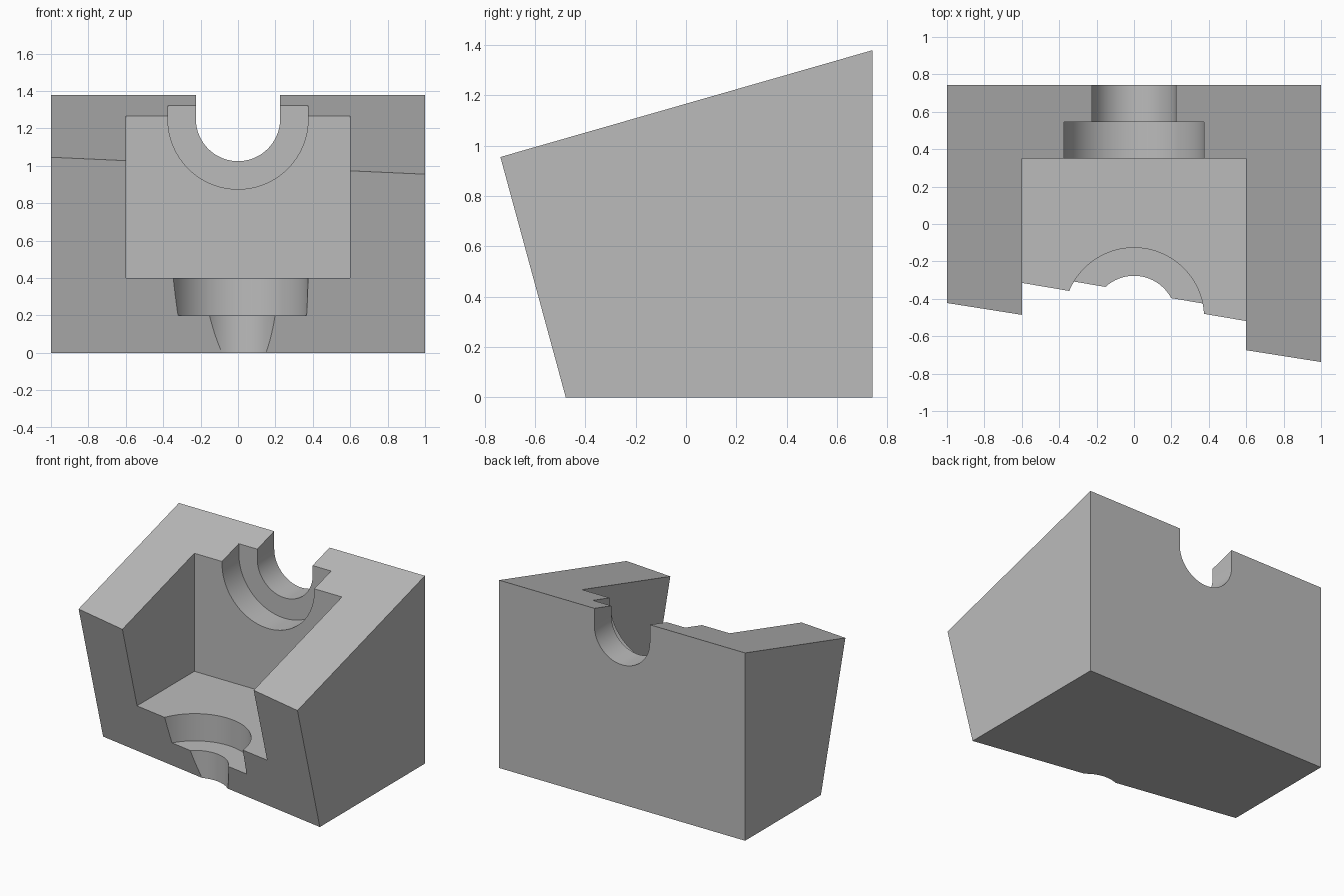
import bpy, bmesh
from math import pi, cos, sin
from mathutils import Vector

default = bpy.data.objects.get("Cube")
if default:
    bpy.data.objects.remove(default, do_unlink=True)

grey = bpy.data.materials.new("plain_grey")
grey.use_nodes = True
colour = (0.5, 0.5, 0.5, 1)
grey.diffuse_color = colour
grey.node_tree.nodes["Principled BSDF"].inputs["Base Color"].default_value = colour


def prism(name, outline, start, end):
    """Extrude a closed outline of 3D points from start to end offset."""
    bm = bmesh.new()
    base = bm.faces.new([bm.verts.new(Vector(p) + Vector(start)) for p in outline])
    side = bmesh.ops.extrude_face_region(bm, geom=[base], use_keep_orig=True)["geom"]
    moved = [g for g in side if isinstance(g, bmesh.types.BMVert)]
    bmesh.ops.translate(bm, verts=moved, vec=Vector(end) - Vector(start))
    bmesh.ops.recalc_face_normals(bm, faces=bm.faces)
    mesh = bpy.data.meshes.new(name)
    bm.to_mesh(mesh)
    bm.free()
    mesh.materials.append(grey)
    obj = bpy.data.objects.new(name, mesh)
    bpy.context.collection.objects.link(obj)
    return obj


def rectangle(x, y0, y1):
    return [(-x, y0, 0), (x, y0, 0), (x, y1, 0), (-x, y1, 0)]


def slot(radius):
    """Half-round groove with straight walls rising above its axis."""
    arc = [pi + pi * i / 48 for i in range(49)]
    return ([(radius * cos(a), 0, 1.25 + radius * sin(a)) for a in arc]
            + [(radius, 0, 2), (-radius, 0, 2)])


def circle(radius):
    return [(radius * cos(pi * i / 48), radius * sin(pi * i / 48) - 0.502, 0)
            for i in range(96)]


# Block with sloping top and slanted front
block = prism("housing_block", rectangle(1, -1.2, 0.742), (0, 0, 0), (0, 0, 1.6))
bm = bmesh.new()
bm.from_mesh(block.data)
for point, normal in (((0, 0.742, 1.38), (0, -0.287, 1)),
                      ((0, -0.308, 0), (-0.17, -1, -0.272))):
    cut = bmesh.ops.bisect_plane(bm, geom=bm.verts[:] + bm.edges[:] + bm.faces[:],
                                 plane_co=point, plane_no=normal, clear_outer=True)
    rim = [g for g in cut["geom_cut"] if isinstance(g, bmesh.types.BMEdge)]
    bmesh.ops.holes_fill(bm, edges=rim, sides=0)
bmesh.ops.recalc_face_normals(bm, faces=bm.faces)
bm.to_mesh(block.data)
bm.free()

# Cavity, stepped groove through the back, stepped hole through the floor
cutters = [
    prism("cavity_cutter", rectangle(0.6, -1.5, 0.35), (0, 0, 0.4), (0, 0, 2)),
    prism("wide_groove_cutter", slot(0.375), (0, -0.1, 0), (0, 0.545, 0)),
    prism("narrow_groove_cutter", slot(0.225), (0, -0.15, 0), (0, 1, 0)),
    prism("wide_hole_cutter", circle(0.375), (0, 0, 0.2), (0, 0, 0.7)),
    prism("narrow_hole_cutter", circle(0.225), (0, 0, -0.3), (0, 0, 0.6)),
]
bpy.ops.object.select_all(action="DESELECT")
block.select_set(True)
bpy.context.view_layer.objects.active = block
for cutter in cutters:
    cutter.hide_render = True
    mod = block.modifiers.new(cutter.name, "BOOLEAN")
    mod.operation = "DIFFERENCE"
    mod.solver = "EXACT"
    mod.object = cutter
    bpy.ops.object.modifier_apply(modifier=mod.name)
    bpy.data.objects.remove(cutter, do_unlink=True)

bpy.ops.object.shade_smooth_by_angle(angle=pi / 9)
